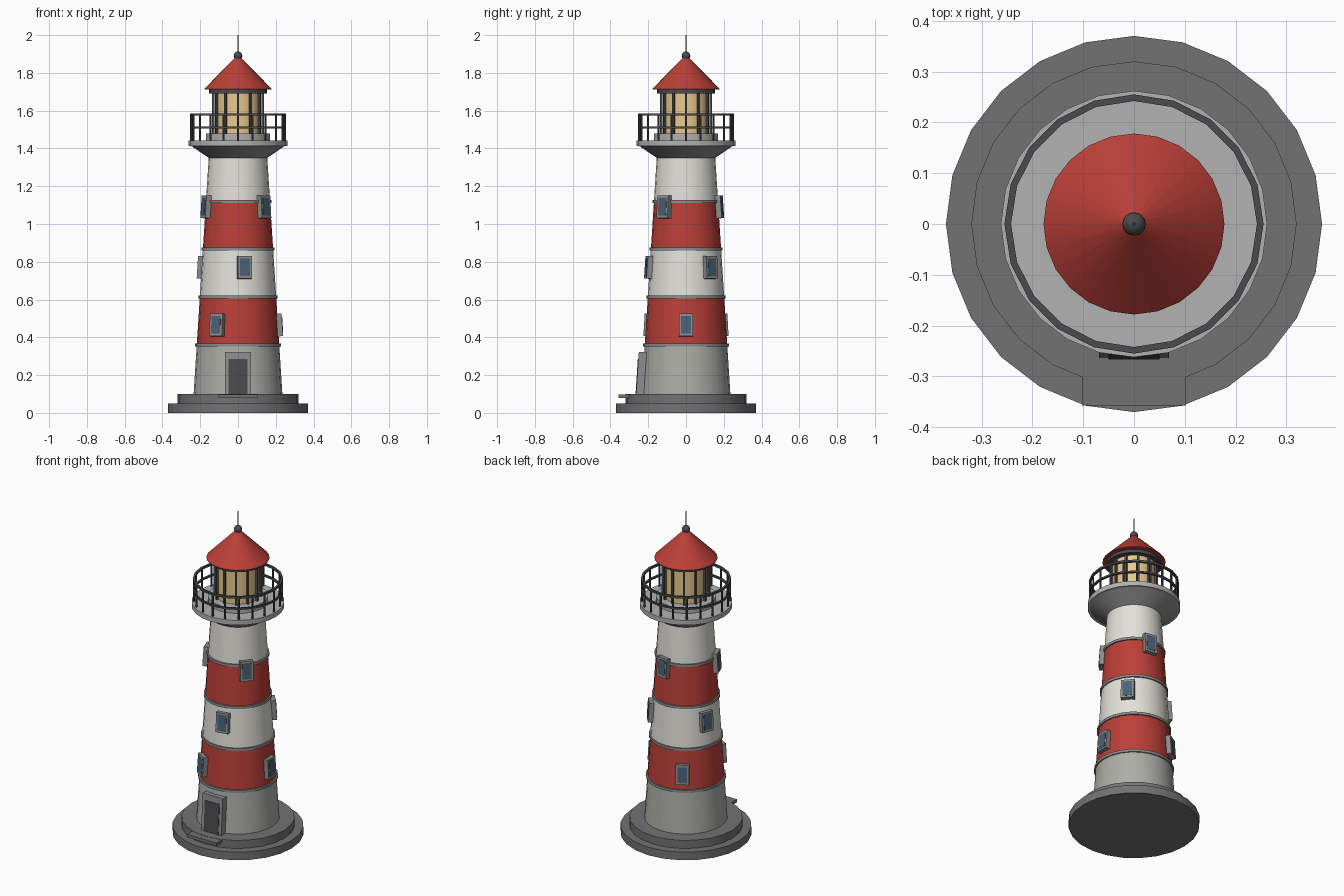
import bpy, bmesh
from math import sin, cos, pi, radians, atan
from mathutils import Matrix, Vector

if "Cube" in bpy.data.objects:
    bpy.data.objects.remove(bpy.data.objects["Cube"])

SEG = 24


def mat(name, r, g, b):
    m = bpy.data.materials.new(name)
    m.diffuse_color = (r, g, b, 1)
    m.use_nodes = True
    m.node_tree.nodes["Principled BSDF"].inputs["Base Color"].default_value = m.diffuse_color
    return m


RED = mat("red_paint", 0.50, 0.05, 0.04)
WHITE = mat("white_paint", 0.76, 0.75, 0.70)
PALE = mat("pale_stone", 0.42, 0.42, 0.39)
STONE = mat("dark_stone", 0.17, 0.17, 0.17)
TRIM = mat("trim_grey", 0.27, 0.27, 0.27)
DECK = mat("deck_grey", 0.45, 0.45, 0.45)
METAL = mat("dark_metal", 0.07, 0.07, 0.075)
LAMP = mat("warm_glass", 0.80, 0.58, 0.27)
PANE = mat("window_glass", 0.07, 0.12, 0.18)


def finish(name, bm, material, smooth=True):
    bmesh.ops.recalc_face_normals(bm, faces=bm.faces)
    me = bpy.data.meshes.new(name)
    bm.to_mesh(me)
    bm.free()
    me.materials.append(material)
    ob = bpy.data.objects.new(name, me)
    bpy.context.collection.objects.link(ob)
    if smooth:
        bpy.ops.object.select_all(action='DESELECT')
        ob.select_set(True)
        bpy.context.view_layer.objects.active = ob
        bpy.ops.object.shade_smooth_by_angle(angle=radians(30))
    return ob


def lathe(name, profile, material, seg=SEG, loop=False):
    """Spin (radius, z) points; loop=True gives a ring, else the ends are capped."""
    bm = bmesh.new()
    rows = [[bm.verts.new((r * cos(2 * pi * i / seg), r * sin(2 * pi * i / seg), z))
             for i in range(seg)] for r, z in profile]
    n = len(rows)
    for k in range(n if loop else n - 1):
        a, b = rows[k], rows[(k + 1) % n]
        for i in range(seg):
            j = (i + 1) % seg
            bm.faces.new((a[i], a[j], b[j], b[i]))
    if not loop:
        bm.faces.new(rows[0])
        bm.faces.new(rows[-1])
    return finish(name, bm, material)


def disc(name, r, z0, z1, material):
    return lathe(name, [(r, z0), (r, z1)], material)


def add_box(bm, lo, hi, matrix=Matrix()):
    lo, hi = Vector(lo), Vector(hi)
    s = hi - lo
    m = matrix @ Matrix.Translation((lo + hi) / 2) @ Matrix.Diagonal((*s, 1))
    bmesh.ops.create_cube(bm, size=1, matrix=m)


# Tower wall radius and slope
def wall(z):
    return 0.235 - (z - 0.1) * 0.064


TILT = atan(0.064)


def on_wall(angle, z):
    return (Matrix.Rotation(radians(angle), 4, 'Z') @ Matrix.Translation((wall(z), 0, z))
            @ Matrix.Rotation(-TILT, 4, 'Y'))


# Stepped foundation and door step
disc("foundation_lower", 0.37, 0, 0.05, STONE)
disc("foundation_upper", 0.32, 0.05, 0.10, STONE)
bm = bmesh.new()
add_box(bm, (-0.102, -0.357, 0.08), (0.102, -0.2, 0.0985))
finish("door_step", bm, STONE, False)

# Painted tower bands with thin trim rings
levels = [0.10, 0.36, 0.613, 0.867, 1.12, 1.36]
for i, paint in enumerate([PALE, RED, WHITE, RED, WHITE]):
    a, b = levels[i], levels[i + 1]
    lathe(f"tower_band_{i + 1}", [(wall(a), a), (wall(b), b)], paint)
    if i:
        disc(f"trim_ring_{i}", wall(a) + 0.008, a - 0.008, a + 0.008, TRIM)

# Door
door_at = on_wall(-90, 0.21)
bm = bmesh.new()
add_box(bm, (-0.03, -0.069, -0.115), (0.029, 0.069, 0.112), door_at)
finish("door_frame", bm, TRIM, False)
bm = bmesh.new()
add_box(bm, (0, -0.05, -0.112), (0.032, 0.05, 0.074), door_at)
finish("door", bm, METAL, False)

# Windows spiral round the tower, three per level
for level, z in enumerate([0.465, 0.77, 1.09]):
    for k in range(3):
        at = on_wall(level * 40 + k * 120, z)
        bm = bmesh.new()
        add_box(bm, (-0.025, -0.038, -0.06), (0.023, 0.038, 0.06), at)
        finish(f"window_frame_{level + 1}_{k + 1}", bm, TRIM, False)
        bm = bmesh.new()
        add_box(bm, (0, -0.027, -0.047), (0.025, 0.027, 0.047), at)
        finish(f"window_pane_{level + 1}_{k + 1}", bm, PANE, False)

# Gallery
lathe("gallery_bracket", [(0.155, 1.35), (0.25, 1.415)], TRIM)
disc("gallery_deck", 0.262, 1.413, 1.443, DECK)

# Railing
for name, z, h in (("top_rail", 1.58, 0.006), ("middle_rail", 1.51, 0.005)):
    lathe(name, [(0.242, z - h), (0.255, z - h), (0.255, z + h), (0.242, z + h)],
          METAL, 20, True)
bm = bmesh.new()
for i in range(20):
    at = Matrix.Rotation(2 * pi * i / 20, 4, 'Z') @ Matrix.Translation((0.248, 0, 1.51))
    bmesh.ops.create_cone(bm, cap_ends=True, segments=8, radius1=0.006, radius2=0.006,
                          depth=0.145, matrix=at)
finish("rail_posts", bm, METAL)

# Lantern room
disc("lantern_curb", 0.17, 1.44, 1.478, DECK)
disc("lantern_glass", 0.122, 1.475, 1.70, LAMP)
bm = bmesh.new()
for i in range(12):
    add_box(bm, (0.125, -0.006, 1.475), (0.137, 0.006, 1.70),
            Matrix.Rotation(2 * pi * i / 12, 4, 'Z'))
finish("lantern_mullions", bm, METAL, False)
disc("lantern_top_ring", 0.153, 1.692, 1.714, METAL)

# Roof, finial ball and spike
lathe("roof", [(0.178, 1.712), (0.178, 1.716), (0.012, 1.885)], RED)
bm = bmesh.new()
bmesh.ops.create_uvsphere(bm, u_segments=16, v_segments=10, radius=0.023,
                          matrix=Matrix.Translation((0, 0, 1.89)))
finish("finial_ball", bm, METAL)
lathe("finial_spike", [(0.004, 1.9), (0.003, 2.0)], METAL, 8)
